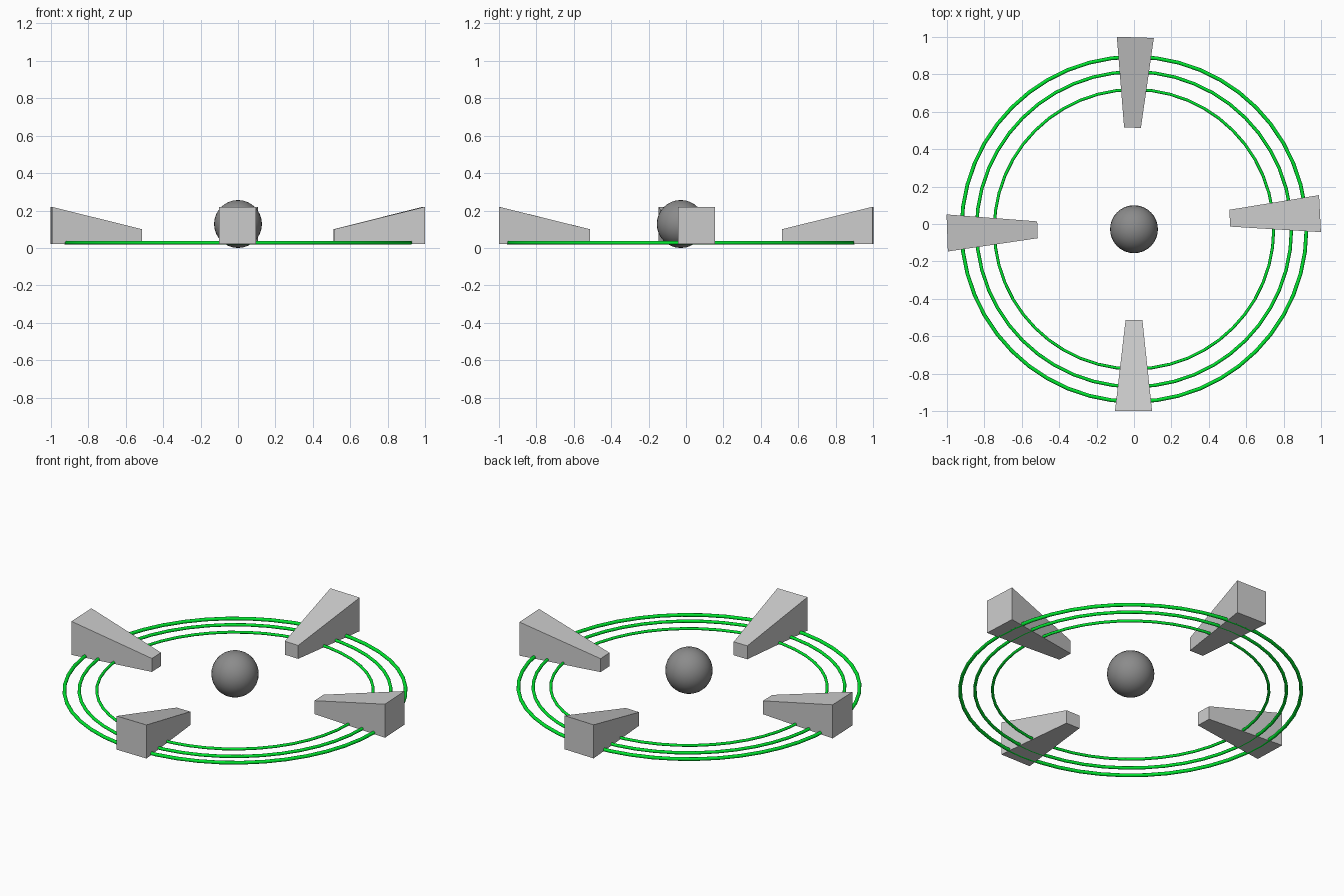
import bpy, bmesh, math
from mathutils import Matrix

if "Cube" in bpy.data.objects:
    bpy.data.objects.remove(bpy.data.objects["Cube"])


def material(name, color):
    m = bpy.data.materials.new(name)
    m.diffuse_color = (*color, 1)
    m.use_nodes = True
    m.node_tree.nodes["Principled BSDF"].inputs["Base Color"].default_value = m.diffuse_color
    return m


GREY = material("light grey", (0.6, 0.6, 0.6))
DARK = material("mid grey", (0.26, 0.26, 0.26))
GREEN = material("bright green", (0.0, 0.85, 0.03))
CY = -0.028  # centre of the ball and rings


# Central ball
bpy.ops.mesh.primitive_uv_sphere_add(segments=32, ring_count=16, radius=0.128,
                                     location=(0, CY, 0.128))
ball = bpy.context.object
ball.name = "ball"
ball.data.materials.append(DARK)
bpy.ops.object.shade_smooth()

# Three concentric rings
for name, outer, tube in (("outer_ring", 0.932, 0.010),
                          ("middle_ring", 0.851, 0.009),
                          ("inner_ring", 0.755, 0.008)):
    bpy.ops.mesh.primitive_torus_add(major_segments=48, minor_segments=12,
                                     major_radius=outer - tube, minor_radius=tube,
                                     location=(0, CY, 0.028))
    ring = bpy.context.object
    ring.name = name
    ring.data.materials.append(GREEN)
    bpy.ops.object.shade_smooth()


def wedge(name, inner, angle, length=0.483):
    """Tapered block growing outward from the centre of its small end."""
    bm = bmesh.new()
    ends = []
    for x, half_w, top in ((0, 0.045, 0.10), (length, 0.099, 0.22)):
        ends.append([bm.verts.new((x, y, z)) for y, z in
                     ((-half_w, 0.02), (half_w, 0.02), (half_w, top), (-half_w, top))])
    a, b = ends
    bm.faces.new(a[::-1])
    bm.faces.new(b)
    for i in range(4):
        j = (i + 1) % 4
        bm.faces.new((a[i], a[j], b[j], b[i]))
    bmesh.ops.recalc_face_normals(bm, faces=bm.faces)
    bm.transform(Matrix.Translation((*inner, 0)) @
                 Matrix.Rotation(math.radians(angle), 4, 'Z'))
    me = bpy.data.meshes.new(name)
    bm.to_mesh(me)
    bm.free()
    me.materials.append(GREY)
    bpy.context.collection.objects.link(bpy.data.objects.new(name, me))


# Four tapered blocks, each turned slightly off axis
wedge("right_wedge", (0.512, 0.031), 2.9)
wedge("back_wedge", (-0.008, 0.515), 88.2)
wedge("left_wedge", (-0.516, -0.031), 182.0)
wedge("front_wedge", (0, -0.513), 269.7, 0.486)
